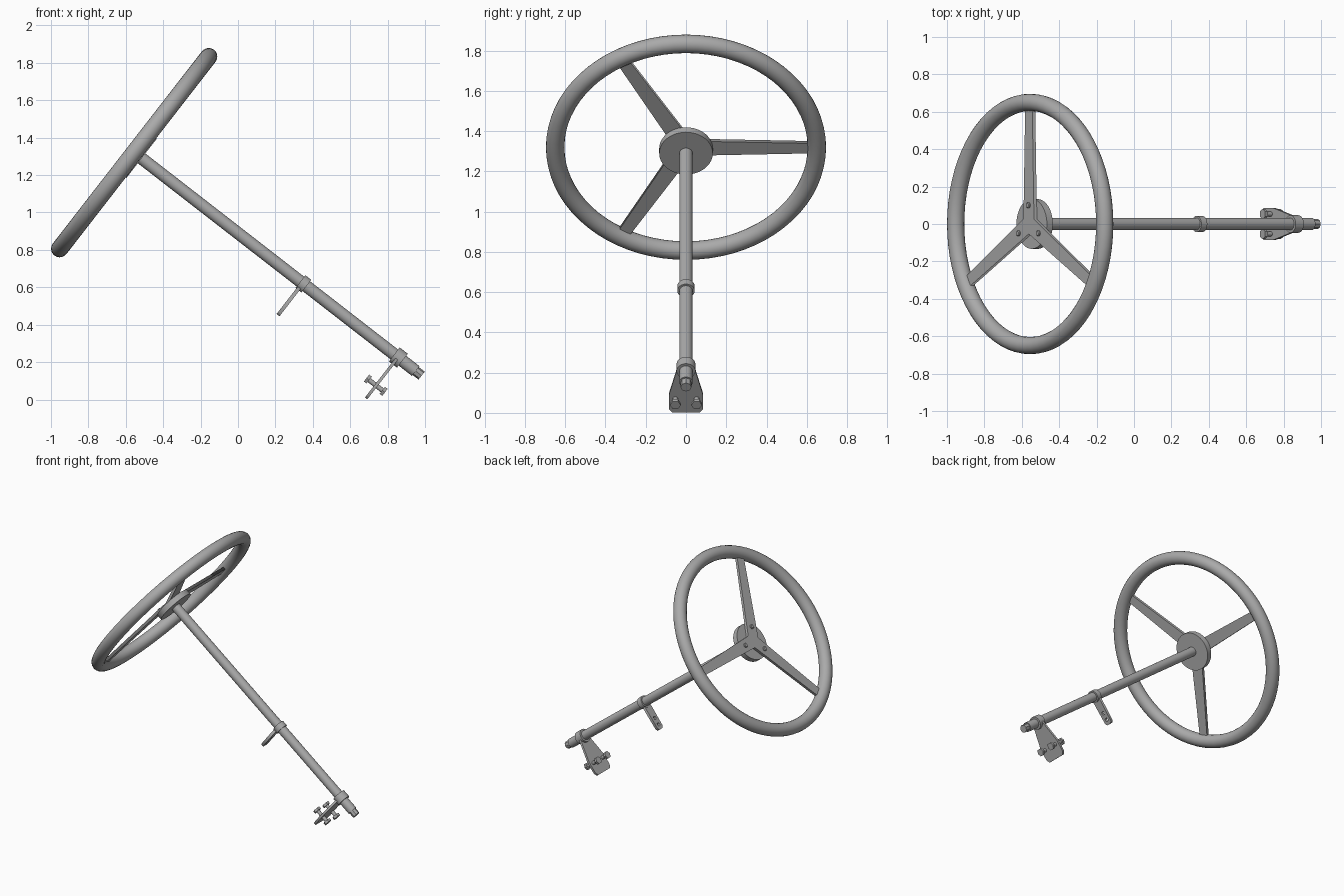
import bpy, bmesh, math
from math import sin, cos, radians, pi
from mathutils import Matrix, Vector

cube = bpy.data.objects.get("Cube")
if cube:
    bpy.data.objects.remove(cube, do_unlink=True)

# One metal grey for everything
grey = bpy.data.materials.new("metal_grey")
grey.use_nodes = True
colour = (0.4, 0.4, 0.4, 1)
grey.diffuse_color = colour
grey.node_tree.nodes["Principled BSDF"].inputs["Base Color"].default_value = colour

# Steering frame: local z runs up the column, wheel centre at the local origin
FRAME = Matrix.Translation((-0.555, 0, 1.32)) @ Matrix.Rotation(radians(-52.2), 4, 'Y')


def add(name, mesh, smooth=True):
    if smooth:
        mesh.shade_smooth()
        mesh.set_sharp_from_angle(angle=radians(35))
    mesh.materials.clear()
    mesh.materials.append(grey)
    obj = bpy.data.objects.new(name, mesh)
    obj.matrix_world = FRAME
    bpy.context.scene.collection.objects.link(obj)
    return obj


def cylinder(name, radius, top, bottom, x=0, y=0, sides=32, bevel=0.0):
    """Cylinder along the column; top and bottom are distances below the wheel."""
    bm = bmesh.new()
    bmesh.ops.create_cone(bm, cap_ends=True, segments=sides, radius1=radius,
                          radius2=radius, depth=abs(bottom - top),
                          matrix=Matrix.Translation((x, y, -(top + bottom) / 2)))
    if bevel:
        rims = [e for e in bm.edges if abs(e.verts[0].co.z - e.verts[1].co.z) < 1e-5]
        bmesh.ops.bevel(bm, geom=rims, offset=bevel, segments=1, affect='EDGES')
    mesh = bpy.data.meshes.new(name)
    bm.to_mesh(mesh)
    bm.free()
    return add(name, mesh, smooth=sides > 8)


def circle(x, y, r, n=16):
    return [(x + r * cos(2 * pi * i / n), y + r * sin(2 * pi * i / n)) for i in range(n)]


def plate(name, loops, depth, thickness):
    """Flat plate square to the column; the first loop is the outline, others are holes."""
    curve = bpy.data.curves.new(name, 'CURVE')
    curve.dimensions = '2D'
    curve.fill_mode = 'BOTH'
    curve.extrude = thickness / 2
    for loop in loops:
        spline = curve.splines.new('POLY')
        spline.points.add(len(loop) - 1)
        for point, (x, y) in zip(spline.points, loop):
            point.co = (x, y, 0, 1)
        spline.use_cyclic_u = True
    temp = bpy.data.objects.new(name + "_outline", curve)
    mesh = bpy.data.meshes.new_from_object(temp)
    bpy.data.objects.remove(temp)
    bpy.data.curves.remove(curve)
    mesh.transform(Matrix.Translation((0, 0, -depth)))
    return add(name, mesh, smooth=False)


# Wheel rim: a ring of round sections
R, r, around, section = 0.65, 0.046, 72, 20
verts = [((R + r * cos(b)) * cos(a), (R + r * cos(b)) * sin(a), r * sin(b))
         for a in (2 * pi * i / around for i in range(around))
         for b in (2 * pi * j / section for j in range(section))]
faces = [(i * section + j, (i + 1) % around * section + j,
          (i + 1) % around * section + (j + 1) % section, i * section + (j + 1) % section)
         for i in range(around) for j in range(section)]
rim_mesh = bpy.data.meshes.new("wheel_rim")
rim_mesh.from_pydata(verts, [], faces)
add("wheel_rim", rim_mesh)

# Three tapered spokes in one plate, with a bolt on each
outline = []
for k, angle in enumerate((90, 210, 330)):
    along = Vector((cos(radians(angle)), sin(radians(angle))))
    across = Vector((-along.y, along.x))
    valley = radians(angle + 60)
    outline += [tuple(along * 0.62 - across * 0.031), tuple(along * 0.62 + across * 0.031),
                (0.053 * cos(valley), 0.053 * sin(valley))]
    spot = along * 0.1
    cylinder(f"spoke_bolt_{k + 1}", 0.015, -0.02, 0.02, spot.x, spot.y, sides=16, bevel=0.004)
plate("spokes", [outline], 0, 0.02)

# Hub and column
cylinder("hub_disc", 0.133, 0.01, 0.05, sides=48)
cylinder("column_shaft", 0.033, 0.04, 1.905)
cylinder("shaft_tip", 0.027, 1.9, 1.945, sides=8)

# Upper clamp with a drilled tab
cylinder("upper_collar", 0.043, 1.125, 1.165)
plate("upper_tab", [[(-0.03, -0.033), (-0.2, -0.03), (-0.215, -0.018),
                     (-0.215, 0.018), (-0.2, 0.03), (-0.03, 0.033)],
                    circle(-0.13, 0, 0.012), circle(-0.18, 0, 0.012)], 1.14, 0.02)

# Lower clamp with a flared mounting plate
cylinder("lower_collar", 0.047, 1.76, 1.815)
half = [(-0.01, 0.045), (-0.17, 0.085), (-0.255, 0.085), (-0.278, 0.068)]
plate("mounting_plate", [half + [(x, -y) for x, y in reversed(half)]], 1.785, 0.016)

# Mounting bolts through the plate, hex heads on both sides
for side, y in (("left", 0.053), ("right", -0.053)):
    cylinder(f"{side}_bolt_shank", 0.013, 1.73, 1.835, -0.191, y, sides=16)
    cylinder(f"{side}_bolt_head", 0.027, 1.72, 1.738, -0.191, y, sides=6)
    cylinder(f"{side}_bolt_nut", 0.027, 1.827, 1.845, -0.191, y, sides=6)
